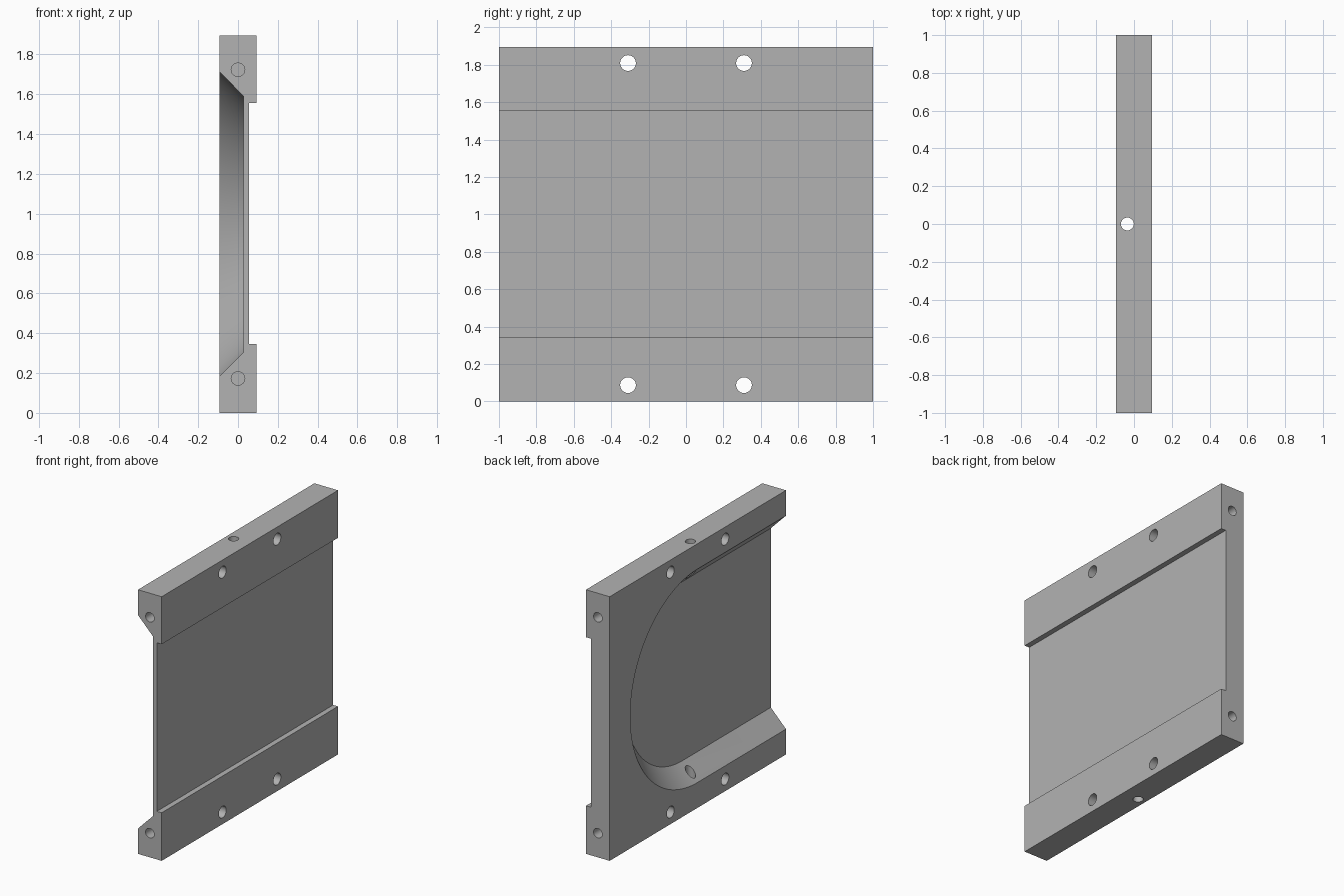
import bpy
import bmesh
import math

if "Cube" in bpy.data.objects:
    bpy.data.objects.remove(bpy.data.objects["Cube"], do_unlink=True)

HALF_T = 0.094      # half thickness (x)
HEIGHT = 1.896
MID = HEIGHT / 2

# Single grey material
grey = bpy.data.materials.new("plain grey")
grey.use_nodes = True
colour = (0.45, 0.45, 0.45, 1)
grey.diffuse_color = colour
grey.node_tree.nodes["Principled BSDF"].inputs["Base Color"].default_value = colour


def finish(name, bm):
    bmesh.ops.recalc_face_normals(bm, faces=bm.faces[:])
    mesh = bpy.data.meshes.new(name)
    bm.to_mesh(mesh)
    bm.free()
    mesh.materials.append(grey)
    obj = bpy.data.objects.new(name, mesh)
    bpy.context.collection.objects.link(obj)
    return obj


def box(name, low, high):
    bm = bmesh.new()
    bmesh.ops.create_cube(bm, size=1)
    for v in bm.verts:
        v.co = [a + (c + 0.5) * (b - a) for a, b, c in zip(low, high, v.co)]
    return finish(name, bm)


def rod(name, centre, radius, length, axis):
    bm = bmesh.new()
    bmesh.ops.create_cone(bm, cap_ends=True, segments=32,
                          radius1=radius, radius2=radius, depth=length)
    obj = finish(name, bm)
    obj.location = centre
    obj.rotation_euler = {"x": (0, math.pi / 2, 0),
                          "y": (math.pi / 2, 0, 0), "z": (0, 0, 0)}[axis]
    return obj


def pocket(name, levels, steps=64):
    # U-shaped outline, lofted between (x, radius) levels, open toward the front
    bm = bmesh.new()
    rings = []
    for x, r in levels:
        outline = [(-1.2, MID - r)]
        for i in range(steps + 1):
            a = -math.pi / 2 + math.pi * i / steps
            outline.append((r * math.cos(a), MID + r * math.sin(a)))
        outline.append((-1.2, MID + r))
        rings.append([bm.verts.new((x, y, z)) for y, z in outline])
    low, high = rings
    for i in range(len(low)):
        j = (i + 1) % len(low)
        bm.faces.new((low[i], low[j], high[j], high[i]))
    bm.faces.new(low)
    bm.faces.new(high)
    return finish(name, bm)


# Main plate
plate = box("recessed_plate", (-HALF_T, -1, 0), (HALF_T, 1, HEIGHT))

# Shallow channel on one side, bevelled pocket on the other
cutters = [
    box("channel_cutter", (0.056, -1.2, 0.345), (0.3, 1.2, 1.555)),
    pocket("pocket_cutter", [(-HALF_T - 0.05, 0.817), (0.027, 0.643)]),
    rod("vertical_hole_cutter", (-0.035, 0, MID), 0.034, 2.4, "z"),
]
# Mounting holes through the thickness, and blind holes in both ends
for z_side in (-1, 1):
    for y_side in (-1, 1):
        cutters.append(rod("mounting_hole_cutter",
                           (0, y_side * 0.31, MID + z_side * 0.861),
                           0.042, 0.6, "x"))
        cutters.append(rod("end_hole_cutter",
                           (0, y_side, MID + z_side * 0.775),
                           0.034, 0.5, "y"))

bpy.context.view_layer.objects.active = plate
for cutter in cutters:
    cutter.hide_render = True
    mod = plate.modifiers.new(cutter.name, "BOOLEAN")
    mod.operation = "DIFFERENCE"
    mod.solver = "EXACT"
    mod.object = cutter
    bpy.ops.object.modifier_apply(modifier=mod.name)
for cutter in cutters:
    bpy.data.objects.remove(cutter, do_unlink=True)

# Smooth the curved walls, keep the edges sharp
bpy.ops.object.select_all(action="DESELECT")
plate.select_set(True)
bpy.ops.object.shade_smooth_by_angle(angle=math.radians(30))
